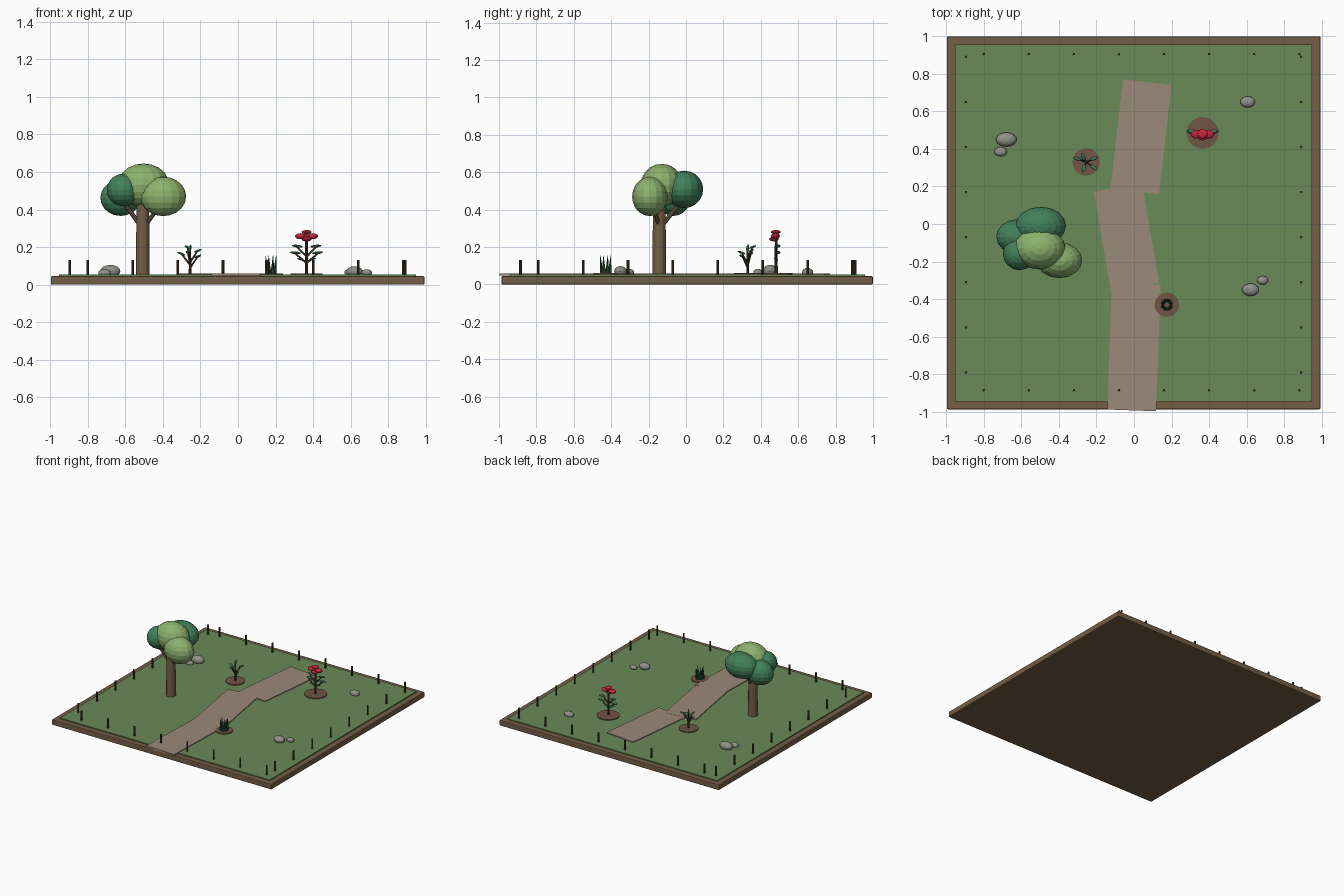
import bpy, math
from mathutils import Vector

if "Cube" in bpy.data.objects:
    bpy.data.objects.remove(bpy.data.objects["Cube"])


def mat(name, r, g, b):
    m = bpy.data.materials.new(name)
    lin = [((c / 255 + 0.055) / 1.055) ** 2.4 for c in (r, g, b)]
    m.diffuse_color = (*lin, 1)
    m.use_nodes = True
    m.node_tree.nodes["Principled BSDF"].inputs["Base Color"].default_value = m.diffuse_color
    return m


GRASS = mat("lawn_green", 106, 138, 88)
EARTH = mat("border_brown", 116, 94, 70)
PATH = mat("path_tan", 155, 138, 120)
LIGHT = mat("light_leaf", 140, 178, 110)
DARK = mat("dark_leaf", 66, 128, 90)
ROCK = mat("stone_grey", 146, 146, 140)
RED = mat("petal_red", 200, 38, 62)
POST = mat("post_brown", 72, 56, 40)
SOIL = mat("soil_brown", 112, 86, 68)
BLADE = mat("blade_green", 40, 80, 52)


def finish(name, m):
    o = bpy.context.object
    o.name = name
    o.data.materials.append(m)
    return o


def box(name, loc, size, m, rot=0, bevel=0):
    bpy.ops.mesh.primitive_cube_add(size=1, location=loc, rotation=(0, 0, math.radians(rot)))
    o = finish(name, m)
    o.scale = size
    bpy.ops.object.transform_apply(location=False, rotation=False, scale=True)
    if bevel:
        b = o.modifiers.new("bevel", "BEVEL")
        b.width = bevel
        b.segments = 2
    return o


def ball(name, loc, radii, m, rot=(0, 0, 0), seg=16, rings=10):
    bpy.ops.mesh.primitive_uv_sphere_add(segments=seg, ring_count=rings, radius=1,
                                         location=loc, rotation=rot)
    o = finish(name, m)
    o.scale = radii
    return o


def rod(name, a, b, r1, r2, m, sides=8):
    a, b = Vector(a), Vector(b)
    d = b - a
    bpy.ops.mesh.primitive_cone_add(vertices=sides, radius1=r1, radius2=r2, depth=d.length,
                                    location=(a + b) / 2,
                                    rotation=d.to_track_quat("Z", "Y").to_euler())
    return finish(name, m)


def leaf(name, loc, direction, length, m=DARK):
    d = Vector(direction)
    return ball(name, loc, (length, length * 0.42, length * 0.25), m,
                d.to_track_quat("X", "Z").to_euler(), 8, 6)


# Ground slab, lawn and path
box("ground_slab", (-0.002, 0.006, 0.0225), (1.99, 1.985, 0.045), EARTH, bevel=0.006)
box("lawn", (-0.002, 0.006, 0.046), (1.9, 1.9, 0.014), GRASS)
box("path_front", (0, -0.655, 0.053), (0.26, 0.675, 0.012), PATH, -2)
box("path_middle", (-0.04, -0.07, 0.0535), (0.26, 0.535, 0.012), PATH, 9.7)
box("path_back", (0.037, 0.465, 0.053), (0.26, 0.585, 0.012), PATH, -6.5)

# Fence posts on all four sides
for i in range(8):
    t = -0.8 + 0.24 * i
    spots = [(t, 0.905), (t, -0.885), (-0.895, t + 0.01), (0.89, t + 0.01)]
    for x, y in spots:
        rod("fence_post", (x, y, 0.045), (x, y, 0.13), 0.007, 0.007, POST, 8)

# Tree
rod("tree_trunk", (-0.507, -0.143, 0.045), (-0.507, -0.143, 0.48), 0.037, 0.033, EARTH, 12)
for dx, dy in ((-0.09, -0.01), (0.09, -0.03), (0.01, 0.1)):
    rod("tree_branch", (-0.507, -0.143, 0.30), (-0.507 + dx, -0.143 + dy, 0.42),
        0.014, 0.010, EARTH)
for loc, radii, m in (
    ((-0.503, -0.130, 0.530), (0.138, 0.112, 0.115), LIGHT),
    ((-0.398, -0.193, 0.470), (0.122, 0.095, 0.105), LIGHT),
    ((-0.497, -0.010, 0.508), (0.135, 0.102, 0.100), DARK),
    ((-0.625, -0.068, 0.462), (0.108, 0.092, 0.096), DARK),
    ((-0.610, -0.158, 0.505), (0.088, 0.088, 0.086), DARK),
):
    ball("tree_foliage", loc, radii, m)

# Soil patches
for x, y, r in ((0.365, 0.485, 0.085), (-0.255, 0.33, 0.073), (0.175, -0.43, 0.065)):
    rod("soil_patch", (x, y, 0.045), (x, y, 0.06), r, r, SOIL, 20)

# Flower: stem, paired leaves, petals
fx, fy = 0.365, 0.482
rod("flower_stem", (fx, fy, 0.05), (fx, fy, 0.26), 0.009, 0.007, POST)
for s in (-1, 1):
    for z, reach in ((0.115, 0.065), (0.15, 0.055)):
        rod("flower_twig", (fx, fy, z), (fx + s * reach, fy, z + 0.055), 0.006, 0.004, POST, 6)
        leaf("flower_leaf", (fx + s * reach * 0.9, fy + 0.01, z + 0.055),
             (s, 0.15, 0.1), 0.03)
    leaf("flower_leaf", (fx + s * 0.03, fy, 0.135), (s, -0.4, 0.3), 0.022)
    ball("flower_petal", (fx + s * 0.033, fy - 0.004, 0.258), (0.030, 0.024, 0.016), RED, seg=10, rings=8)
ball("flower_petal", (fx, fy - 0.002, 0.280), (0.028, 0.026, 0.011), RED, seg=10, rings=8)
ball("flower_petal", (fx, fy - 0.012, 0.242), (0.028, 0.026, 0.012), RED, seg=10, rings=8)
ball("flower_heart", (fx, fy - 0.004, 0.26), (0.014, 0.014, 0.014), RED, seg=10, rings=8)

# Sapling: stem, twigs and leaves
px, py = -0.255, 0.33
rod("sapling_stem", (px, py, 0.05), (px, py, 0.19), 0.008, 0.005, POST)
for ang, z, reach in ((160, 0.115, 0.05), (-35, 0.10, 0.05), (25, 0.13, 0.045),
                      (250, 0.12, 0.035), (120, 0.15, 0.03)):
    dx, dy = math.cos(math.radians(ang)), math.sin(math.radians(ang))
    tip = (px + dx * reach, py + dy * reach, z + 0.05)
    rod("sapling_twig", (px, py, z - 0.01), tip, 0.006, 0.004, POST, 6)
    leaf("sapling_leaf", tip, (dx, dy, 0.35), 0.024)
leaf("sapling_leaf", (px, py, 0.193), (0.15, 0.1, 1), 0.022)

# Grass tuft
for i in range(8):
    a = math.tau * (i + 0.5) / 8
    r, h = 0.022, 0.155 if i % 2 else 0.135
    c, s = math.cos(a), math.sin(a)
    rod("grass_blade", (0.175 + c * r, -0.43 + s * r, 0.05),
        (0.175 + c * r * 1.4, -0.43 + s * r * 1.4, h), 0.012, 0.001, BLADE, 6)

# Rocks
for x, y, rx, ry, top in ((-0.68, 0.45, 0.055, 0.038, 0.105), (-0.71, 0.385, 0.035, 0.025, 0.083),
                          (0.605, 0.65, 0.04, 0.03, 0.088), (0.62, -0.35, 0.045, 0.034, 0.098),
                          (0.685, -0.30, 0.030, 0.023, 0.082)):
    rz = rx * 0.6
    ball("rock", (x, y, top - rz), (rx, ry, rz), ROCK, seg=14, rings=8)
